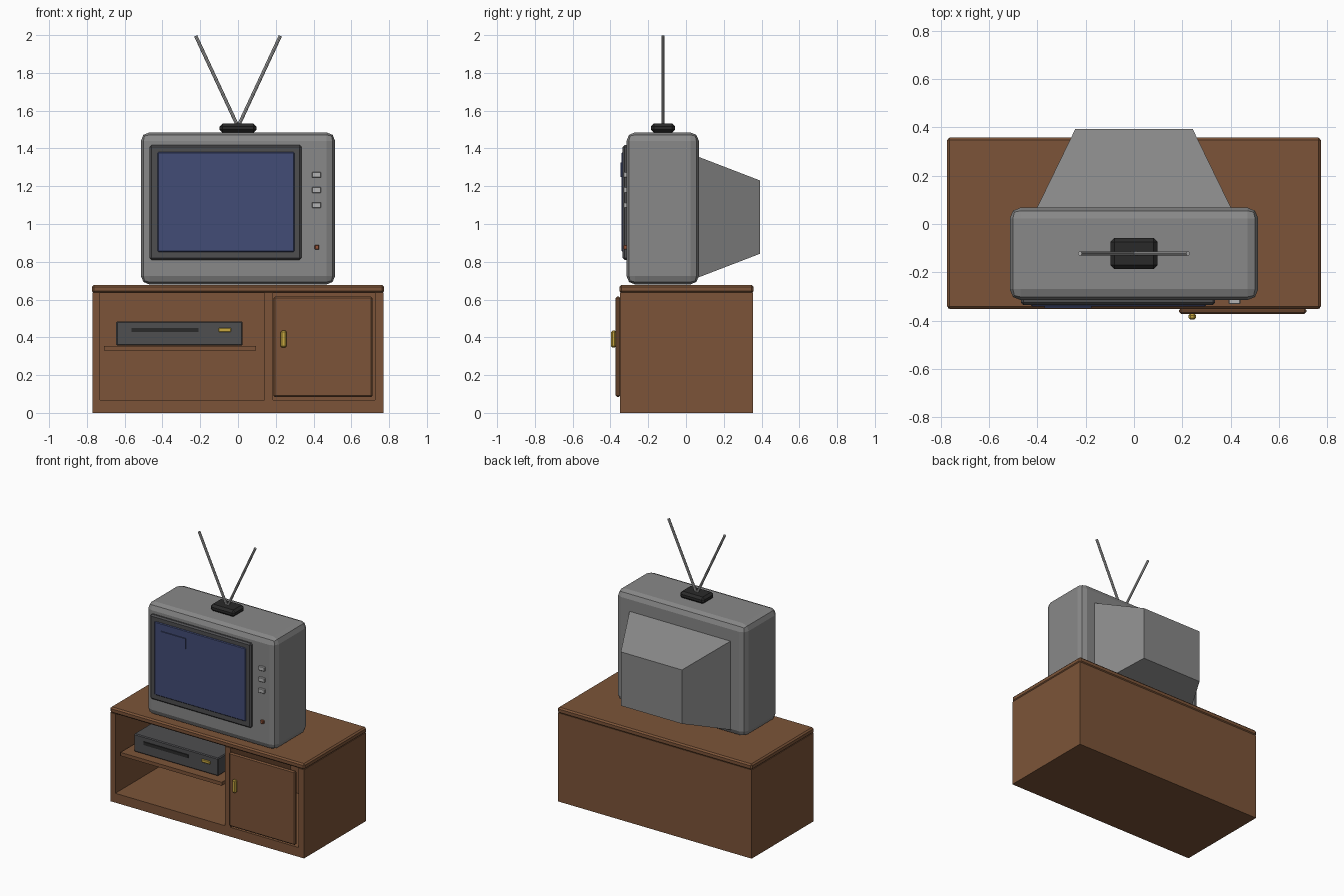
import bpy, bmesh, math
from mathutils import Vector

if "Cube" in bpy.data.objects:
    bpy.data.objects.remove(bpy.data.objects["Cube"])


def material(name, r, g, b):
    lin = [((c / 255 + 0.055) / 1.055) ** 2.4 for c in (r, g, b)]
    m = bpy.data.materials.new(name)
    m.diffuse_color = (*lin, 1)
    m.use_nodes = True
    m.node_tree.nodes["Principled BSDF"].inputs["Base Color"].default_value = m.diffuse_color
    return m


WOOD = material("wood", 124, 84, 56)
GREY = material("grey_plastic", 136, 136, 136)
DARK = material("dark_plastic", 78, 78, 80)
BLACK = material("black_plastic", 42, 42, 42)
BLUE = material("screen_blue", 66, 76, 118)
GOLD = material("brass", 200, 168, 64)
METAL = material("light_metal", 178, 178, 178)
RED = material("power_red", 150, 84, 56)


def finish(bm, name, mat):
    bmesh.ops.recalc_face_normals(bm, faces=bm.faces)
    me = bpy.data.meshes.new(name)
    bm.to_mesh(me)
    bm.free()
    me.materials.append(mat)
    ob = bpy.data.objects.new(name, me)
    bpy.context.collection.objects.link(ob)
    return ob


def box(name, mat, x, y, z, bevel=0, segments=1):
    """Box from (min, max) ranges, with optional bevelled edges."""
    bm = bmesh.new()
    bmesh.ops.create_cube(bm, size=1)
    for v in bm.verts:
        v.co = [lo + (c + 0.5) * (hi - lo) for c, (lo, hi) in zip(v.co, (x, y, z))]
    if bevel:
        bmesh.ops.bevel(bm, geom=bm.edges[:], offset=bevel, segments=segments,
                        profile=0.5, affect='EDGES', clamp_overlap=True)
    return finish(bm, name, mat)


def rod(name, mat, a, b, radius, sides=8):
    a, b = Vector(a), Vector(b)
    bm = bmesh.new()
    bmesh.ops.create_cone(bm, cap_ends=True, segments=sides, radius1=radius,
                          radius2=radius, depth=(b - a).length)
    q = (b - a).to_track_quat('Z', 'Y')
    for v in bm.verts:
        v.co = q @ v.co + (a + b) / 2
    return finish(bm, name, mat)


# Cabinet: open-fronted frame, back panel and top board
profile = [(-.77, 0), (.77, 0), (.77, .637), (.725, .637), (.725, .067), (.185, .067),
           (.185, .637), (.14, .637), (.14, .067), (-.73, .067), (-.73, .637), (-.77, .637)]
bm = bmesh.new()
face = bm.faces.new([bm.verts.new((x, -.35, z)) for x, z in profile])
ext = bmesh.ops.extrude_face_region(bm, geom=[face])["geom"]
bmesh.ops.translate(bm, vec=(0, .68, 0), verts=[g for g in ext if isinstance(g, bmesh.types.BMVert)])
finish(bm, "cabinet_frame", WOOD)
box("cabinet_back", WOOD, (-.77, .77), (.33, .354), (0, .637))
box("cabinet_top", WOOD, (-.773, .773), (-.352, .358), (.635, .677), .01)
box("cabinet_shelf", WOOD, (-.71, .095), (-.32, .33), (.33, .355))
box("cabinet_door", WOOD, (.187, .713), (-.372, -.348), (.085, .615), .008)
box("door_handle", GOLD, (.226, .256), (-.396, -.37), (.345, .437), .008)

# Tape player on the shelf
box("player_body", DARK, (-.645, .025), (-.262, .14), (.357, .485), .006)
box("player_slot", BLACK, (-.565, -.21), (-.268, -.255), (.427, .45))
box("player_display", GOLD, (-.103, -.037), (-.27, -.255), (.428, .45), .003)

# Television case and tapered back
box("tv_case", GREY, (-.514, .514), (-.315, .068), (.68, 1.485), .045, 2)
bm = bmesh.new()
rings = []
for y, w, z0, z1 in ((.06, .405, .715, 1.358), (.393, .243, .843, 1.23)):
    rings.append([bm.verts.new(p) for p in ((-w, y, z0), (w, y, z0), (w, y, z1), (-w, y, z1))])
    bm.faces.new(rings[-1])
for i in range(4):
    j = (i + 1) % 4
    bm.faces.new((rings[0][i], rings[0][j], rings[1][j], rings[1][i]))
finish(bm, "tv_tapered_back", GREY)

# Screen, its surround and the raised glint plate
box("screen_surround", DARK, (-.468, .336), (-.335, -.305), (.81, 1.418), .01)
box("screen_glass", BLUE, (-.427, .298), (-.341, -.32), (.853, 1.38), .005)
box("screen_glint", BLUE, (-.37, -.175), (-.348, -.34), (1.25, 1.325))

# Controls
for i in range(3):
    z = 1.26 - .08 * i
    box(f"control_button_{i + 1}", METAL, (.392, .44), (-.331, -.31), (z - .015, z + .015), .003)
box("power_button", RED, (.406, .43), (-.33, -.31), (.864, .888), .003)

# Aerial
box("aerial_base", BLACK, (-.097, .097), (-.186, -.058), (1.483, 1.532), .016)
for side, s in (("left", -1), ("right", 1)):
    rod("aerial_rod_" + side, METAL, (0, -.122, 1.515), (s * .224, -.122, 1.996), .009)
